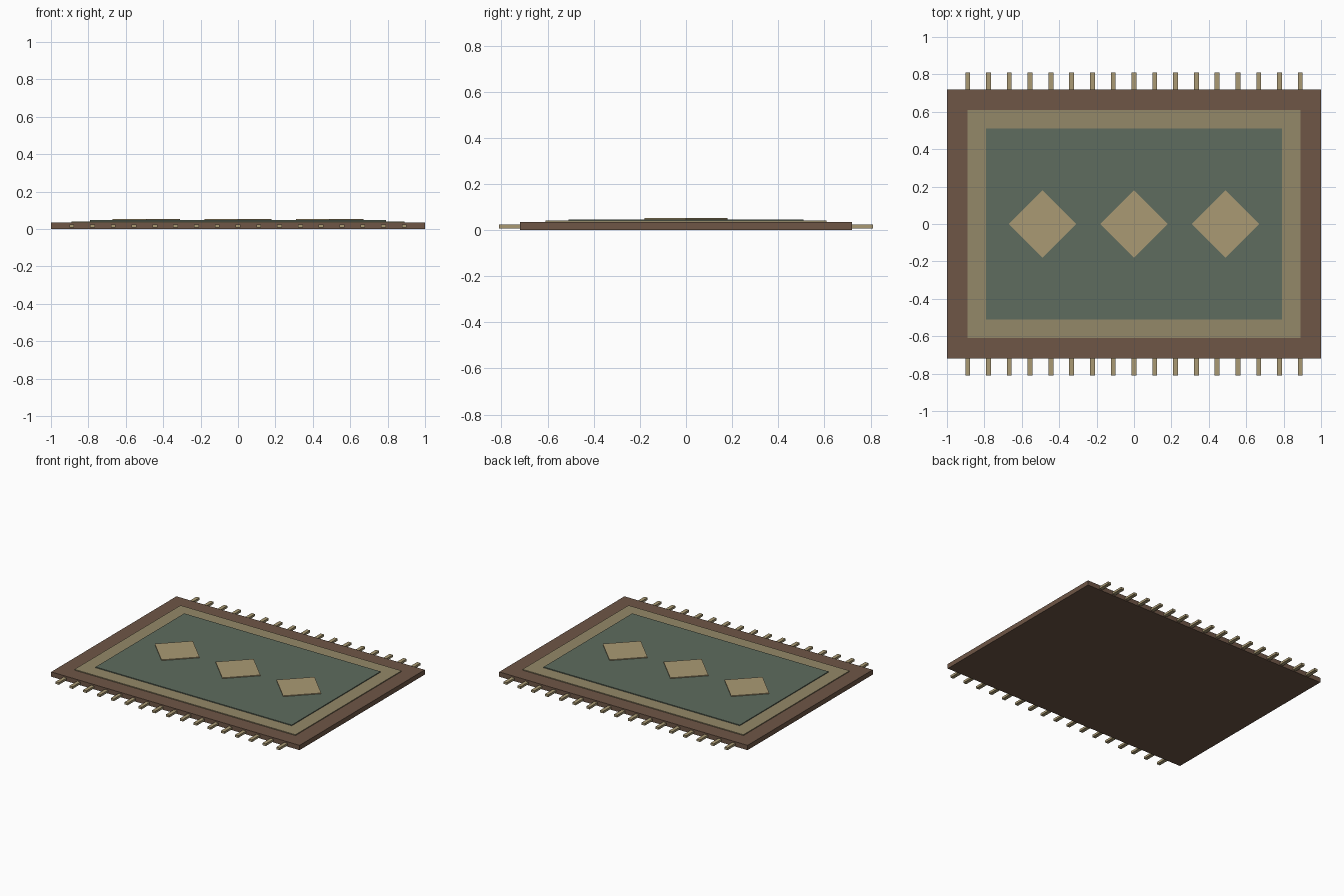
import bpy
from math import pi, sqrt

if "Cube" in bpy.data.objects:
    bpy.data.objects.remove(bpy.data.objects["Cube"])


def material(name, color):
    m = bpy.data.materials.new(name)
    m.diffuse_color = (*color, 1)
    m.use_nodes = True
    m.node_tree.nodes["Principled BSDF"].inputs["Base Color"].default_value = m.diffuse_color
    return m


brown = material("brown_wool", (0.156, 0.093, 0.061))
tan = material("tan_wool", (0.296, 0.246, 0.138))
green = material("green_wool", (0.112, 0.150, 0.112))
sand = material("sand_wool", (0.402, 0.323, 0.175))


def slab(name, center, size_xy, z0, z1, mat, turn=0):
    bpy.ops.mesh.primitive_cube_add(
        size=1, location=(center[0], center[1], (z0 + z1) / 2), rotation=(0, 0, turn))
    ob = bpy.context.object
    ob.name = name
    ob.scale = (*size_xy, z1 - z0)
    bpy.ops.object.transform_apply(location=False, rotation=True, scale=True)
    ob.data.materials.append(mat)
    return ob


# Stacked rug layers
slab("rug_base", (0, 0), (2.0, 1.44), 0, 0.035, brown)
slab("border_band", (0, 0), (1.78, 1.22), 0.03, 0.041, tan)
slab("center_field", (0, 0), (1.58, 1.02), 0.036, 0.047, green)

# Three diamond motifs
side = 0.18 * sqrt(2)
for i in range(3):
    slab(f"diamond_{i + 1}", ((i - 1) * 0.49, 0), (side, side), 0.042, 0.053, sand, pi / 4)

# Fringe strands along both long edges
for label, s in (("front", -1), ("back", 1)):
    for i in range(17):
        x = -0.889 + i * 0.889 / 8
        slab(f"{label}_fringe_{i + 1}", (x, s * 0.76), (0.026, 0.10), 0.008, 0.024, sand)
